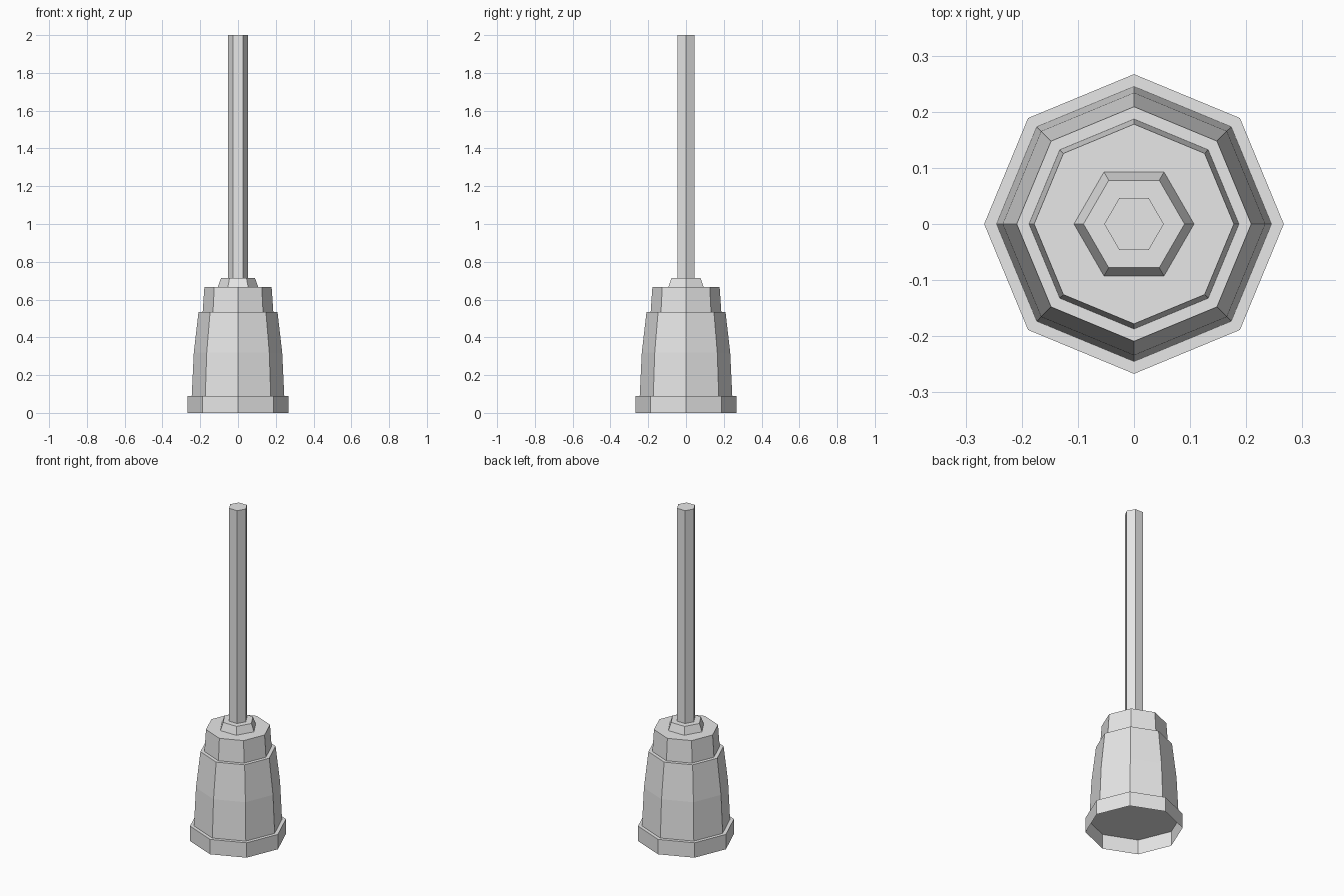
import bpy
import bmesh
from math import cos, sin, tau

cube = bpy.data.objects.get("Cube")
if cube:
    bpy.data.objects.remove(cube, do_unlink=True)

grey = bpy.data.materials.new("light grey")
grey.use_nodes = True
grey.diffuse_color = (0.8, 0.8, 0.8, 1)
grey.node_tree.nodes["Principled BSDF"].inputs["Base Color"].default_value = (0.8, 0.8, 0.8, 1)


def faceted_part(name, sides, profile, capped=True):
    """Flat-sided shell from (radius, height) rings, bottom to top."""
    bm = bmesh.new()
    rings = [[bm.verts.new((r * cos(tau * i / sides), r * sin(tau * i / sides), z))
              for i in range(sides)] for r, z in profile]
    for low, high in zip(rings, rings[1:]):
        for i in range(sides):
            j = (i + 1) % sides
            bm.faces.new((low[i], low[j], high[j], high[i]))
    if capped:
        bm.faces.new(rings[0][::-1])
        bm.faces.new(rings[-1])
    mesh = bpy.data.meshes.new(name)
    bm.to_mesh(mesh)
    bm.free()
    mesh.materials.append(grey)
    obj = bpy.data.objects.new(name, mesh)
    bpy.context.collection.objects.link(obj)


# Thin octagonal foot skirt, open underneath, with a ledge up to the barrel
faceted_part("foot", 8, [(0.267, 0), (0.267, 0.09), (0.245, 0.09)], capped=False)

# Bulged octagonal barrel with a stepped shoulder
faceted_part("barrel", 8, [
    (0.245, 0.09), (0.234, 0.32), (0.209, 0.535),
    (0.187, 0.535), (0.178, 0.667),
])

# Hexagonal collar and rod
faceted_part("collar", 6, [(0.107, 0.667), (0.09, 0.713)])
faceted_part("rod", 6, [(0.053, 0.713), (0.053, 2)])
